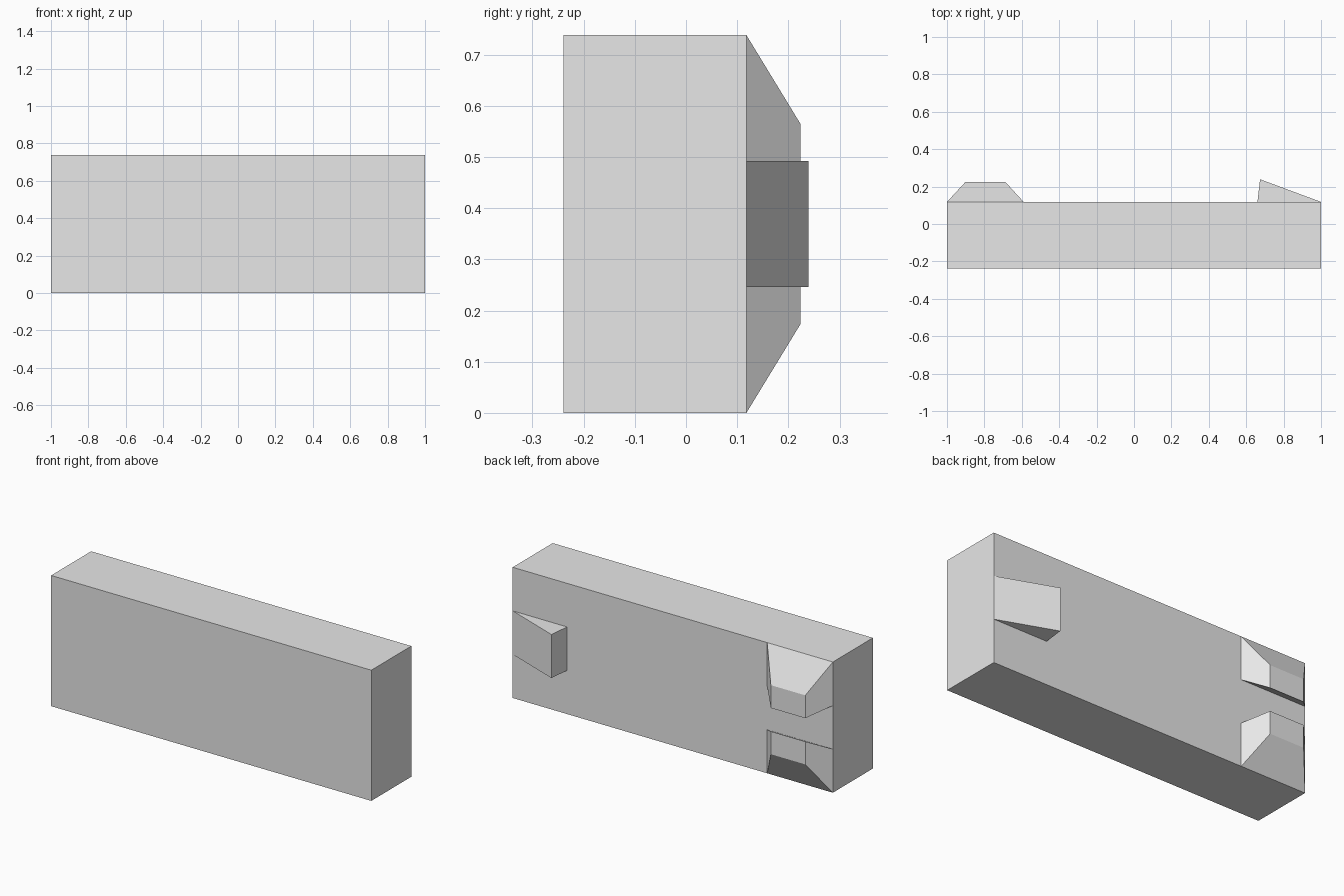
import bpy
import bmesh

cube = bpy.data.objects.get("Cube")
if cube:
    bpy.data.objects.remove(cube, do_unlink=True)

LENGTH, HEIGHT = 2.0, 0.738
FRONT, BACK = -0.239, 0.118
THIRD = HEIGHT / 3

grey = bpy.data.materials.new("plain grey")
grey.use_nodes = True
grey.diffuse_color = (0.8, 0.8, 0.8, 1)
grey.node_tree.nodes["Principled BSDF"].inputs["Base Color"].default_value = (0.8, 0.8, 0.8, 1)


def rectangle(x, y, z):
    """Four corners in the plane at depth y."""
    return [(x[0], y, z[0]), (x[1], y, z[0]), (x[1], y, z[1]), (x[0], y, z[1])]


def solid(name, near, far):
    """Flat-faced solid joining two four-cornered outlines."""
    bm = bmesh.new()
    a = [bm.verts.new(p) for p in near]
    b = [bm.verts.new(p) for p in far]
    bm.faces.new(a)
    bm.faces.new(b[::-1])
    for i in range(4):
        j = (i + 1) % 4
        bm.faces.new((a[j], a[i], b[i], b[j]))
    bmesh.ops.recalc_face_normals(bm, faces=bm.faces)
    mesh = bpy.data.meshes.new(name)
    bm.to_mesh(mesh)
    bm.free()
    mesh.materials.append(grey)
    obj = bpy.data.objects.new(name, mesh)
    bpy.context.collection.objects.link(obj)
    return obj


# Main slab
ends = (-LENGTH / 2, LENGTH / 2)
solid("body", rectangle(ends, FRONT, (0, HEIGHT)), rectangle(ends, BACK, (0, HEIGHT)))

# Pair of tapered blocks leaning towards each other, mirrored about mid height
for name, flip in (("lower_block", False), ("upper_block", True)):
    base, tip = (0, THIRD), (0.174, 0.303)
    if flip:
        base, tip = [tuple(HEIGHT - z for z in pair[::-1]) for pair in (base, tip)]
    solid(name, rectangle((-1, -0.59), BACK, base),
          rectangle((-0.902, -0.687), 0.224, tip))

# Wedge-shaped catch: a triangular profile extruded upwards
profile = [(0.66, BACK), (1.0, BACK), (0.674, 0.239)]
bm = bmesh.new()
face = bm.faces.new([bm.verts.new((x, y, THIRD)) for x, y in profile])
top = bmesh.ops.extrude_face_region(bm, geom=[face])["geom"]
bmesh.ops.translate(bm, vec=(0, 0, THIRD),
                    verts=[g for g in top if isinstance(g, bmesh.types.BMVert)])
bmesh.ops.recalc_face_normals(bm, faces=bm.faces)
mesh = bpy.data.meshes.new("wedge_catch")
bm.to_mesh(mesh)
bm.free()
mesh.materials.append(grey)
bpy.context.collection.objects.link(bpy.data.objects.new("wedge_catch", mesh))
